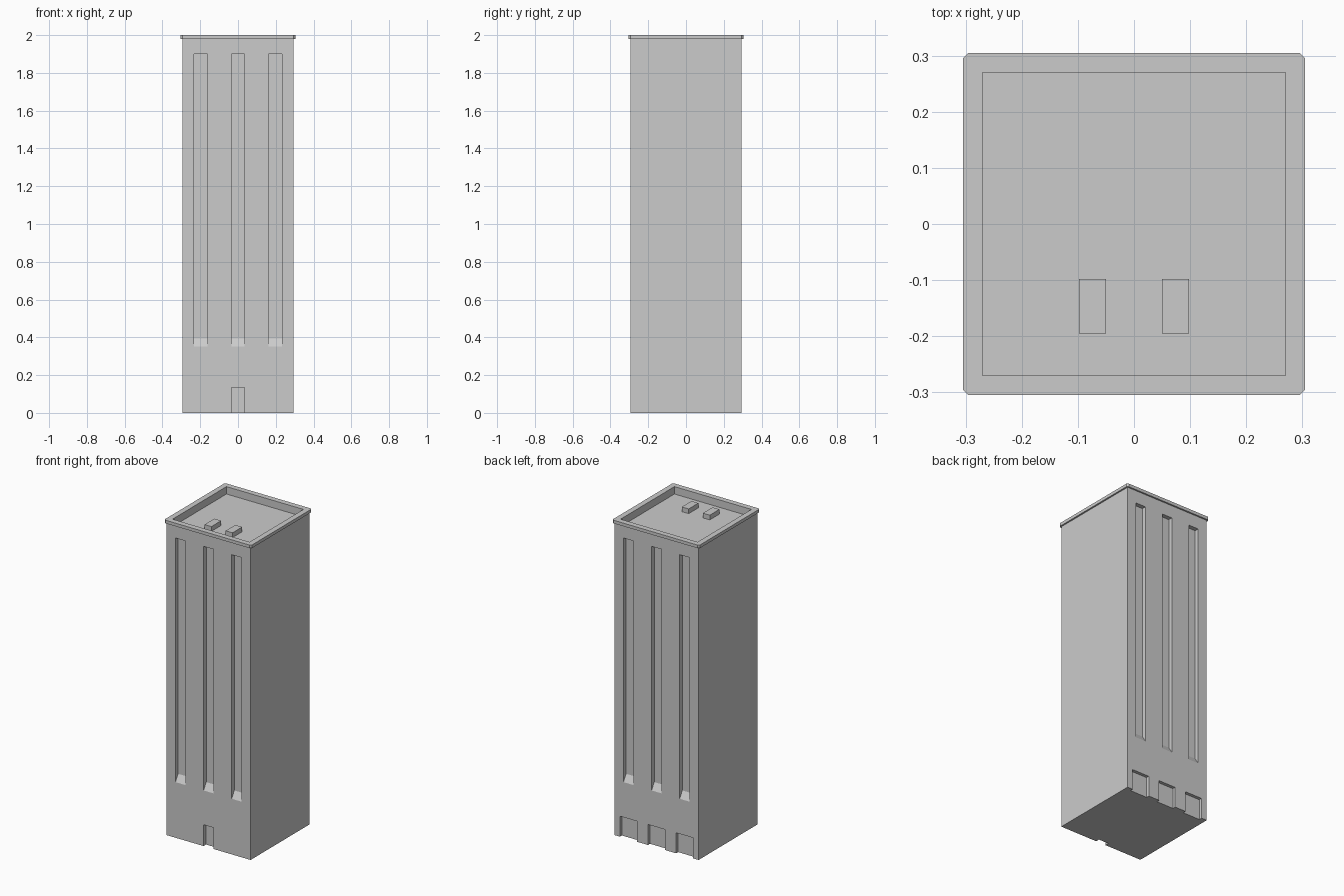
import bpy, bmesh

if "Cube" in bpy.data.objects:
    bpy.data.objects.remove(bpy.data.objects["Cube"])

W = 0.295       # half width of the tower
CAP = 0.305     # half width of the roof lip
ROOF = 1.953    # roof deck height inside the parapet


def prism(bm, ring, offset):
    """Extrude a closed ring of points by an offset."""
    face = bm.faces.new([bm.verts.new(p) for p in ring])
    ext = bmesh.ops.extrude_face_region(bm, geom=[face])
    verts = [g for g in ext["geom"] if isinstance(g, bmesh.types.BMVert)]
    bmesh.ops.translate(bm, verts=verts, vec=offset)


def box(bm, x0, x1, y0, y1, z0, z1):
    prism(bm, [(x0, y0, z0), (x1, y0, z0), (x1, y1, z0), (x0, y1, z0)], (0, 0, z1 - z0))


def finish(bm, name):
    bmesh.ops.recalc_face_normals(bm, faces=bm.faces)
    mesh = bpy.data.meshes.new(name)
    bm.to_mesh(mesh)
    bm.free()
    obj = bpy.data.objects.new(name, mesh)
    bpy.context.collection.objects.link(obj)
    return obj


def cut(obj, cutter):
    mod = obj.modifiers.new("cut", "BOOLEAN")
    mod.operation = "DIFFERENCE"
    mod.solver = "EXACT"
    mod.object = cutter
    bpy.context.view_layer.objects.active = obj
    bpy.ops.object.modifier_apply(modifier=mod.name)


# Tower shaft
bm = bmesh.new()
box(bm, -W, W, -W, W, 0, 1.98)
tower = finish(bm, "tower")

# Roof lip with clipped corners
bm = bmesh.new()
a, b = CAP, CAP - 0.01
prism(bm, [(-b, -a, 1.98), (b, -a, 1.98), (a, -b, 1.98), (a, b, 1.98),
           (b, a, 1.98), (-b, a, 1.98), (-a, b, 1.98), (-a, -b, 1.98)], (0, 0, 0.02))
lip = finish(bm, "roof_lip")

# Window slots with sloped sills, front and back, plus doorways
bm = bmesh.new()
for side in (-1, 1):
    inner, outer = side * (W - 0.027), side * (W + 0.027)
    for x in (-0.197, 0, 0.197):
        prism(bm, [(x - 0.035, outer, 0.31), (x - 0.035, inner, 0.395),
                   (x - 0.035, inner, 1.9), (x - 0.035, outer, 1.9)], (0.07, 0, 0))
box(bm, -0.035, 0.035, -W - 0.05, -W + 0.025, -0.05, 0.135)
for x in (-0.197, 0, 0.197):
    box(bm, x - 0.06, x + 0.06, W - 0.02, W + 0.05, -0.05, 0.13)
openings = finish(bm, "opening_cutter")

# Roof recess behind the parapet
bm = bmesh.new()
box(bm, -0.27, 0.27, -0.27, 0.27, ROOF, 2.1)
recess = finish(bm, "recess_cutter")

cut(tower, openings)
cut(tower, recess)
cut(lip, recess)
for helper in (openings, recess):
    bpy.data.objects.remove(helper)

# Rooftop vents
for name, x in (("left_vent", -0.074), ("right_vent", 0.074)):
    bm = bmesh.new()
    box(bm, x - 0.024, x + 0.024, -0.195, -0.098, ROOF, ROOF + 0.03)
    finish(bm, name)
